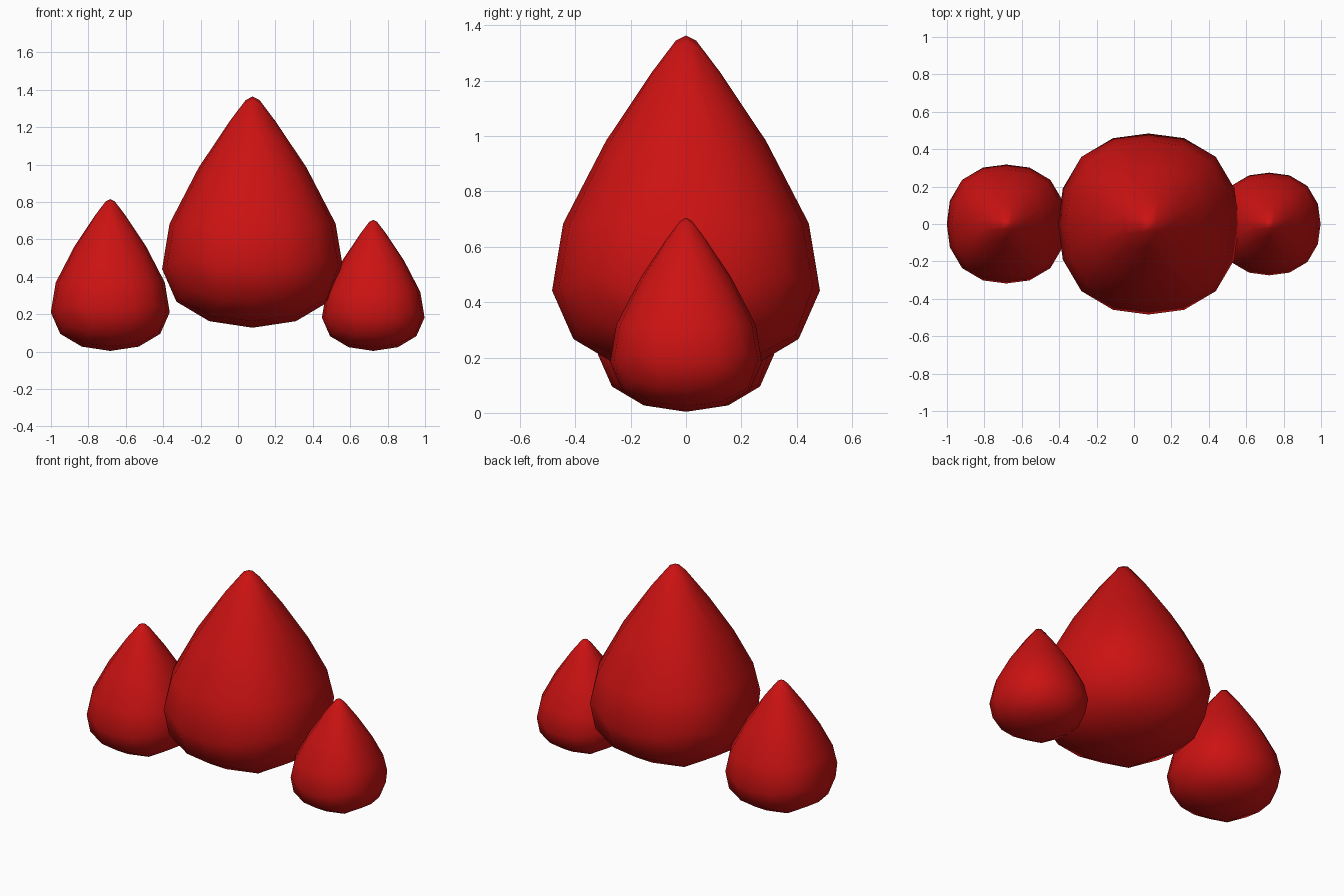
import bpy, bmesh, math

if "Cube" in bpy.data.objects:
    bpy.data.objects.remove(bpy.data.objects["Cube"])

# Drop profile from base to tip: (radius, height above the base)
PROFILE = [(0, 0), (.232, .035), (.407, .139), (.484, .314), (.444, .556),
           (.289, .855), (.124, 1.102), (.037, 1.217), (0, 1.236)]

red = bpy.data.materials.new("red")
red.diffuse_color = (0.6, 0.006, 0.006, 1)
red.use_nodes = True
red.node_tree.nodes["Principled BSDF"].inputs["Base Color"].default_value = red.diffuse_color


def point(i):
    # mirrored past both ends so the curve is smooth at the poles
    if i < 0:
        return (-PROFILE[-i][0], PROFILE[-i][1])
    if i > 8:
        return (-PROFILE[16 - i][0], PROFILE[16 - i][1])
    return PROFILE[i]


def sample(s):
    i = min(int(s + 1e-5), 8)
    t = max(0, s - i)
    ps = [point(i + k) for k in (-1, 0, 1, 2)]
    return [0.5 * (2 * b + (c - a) * t + (2 * a - 5 * b + 4 * c - d) * t * t
                   + (3 * b - a - 3 * c + d) * t ** 3)
            for a, b, c, d in zip(*ps)]


def drop(name, x, z, scale):
    # quad sphere, 16 sides around, reshaped to the drop profile
    bm = bmesh.new()
    bmesh.ops.create_cube(bm, size=2)
    bmesh.ops.subdivide_edges(bm, edges=bm.edges[:], cuts=3, use_grid_fill=True)
    for v in bm.verts:
        p = [math.tan(c * math.pi / 4) for c in v.co]
        flat = math.hypot(p[0], p[1])
        s = math.atan2(flat, -p[2]) / (math.pi / 8)
        a = math.atan2(p[1], p[0])
        r, h = sample(s)
        r *= 1 + 0.048 * math.sin(2 * a) ** 2   # slightly squarish section
        v.co = (r * math.cos(a), r * math.sin(a), h) if flat > 1e-5 else (0, 0, h)
    for f in bm.faces:
        f.smooth = True
    me = bpy.data.meshes.new(name)
    bm.to_mesh(me)
    bm.free()
    ob = bpy.data.objects.new(name, me)
    bpy.context.collection.objects.link(ob)
    ob.location = (x, 0, z)
    ob.scale = (scale,) * 3
    me.materials.append(red)


drop("large_drop", 0.078, 0.128, 1)
drop("left_drop", -0.683, 0.004, 0.657)
drop("right_drop", 0.723, 0.004, 0.567)
